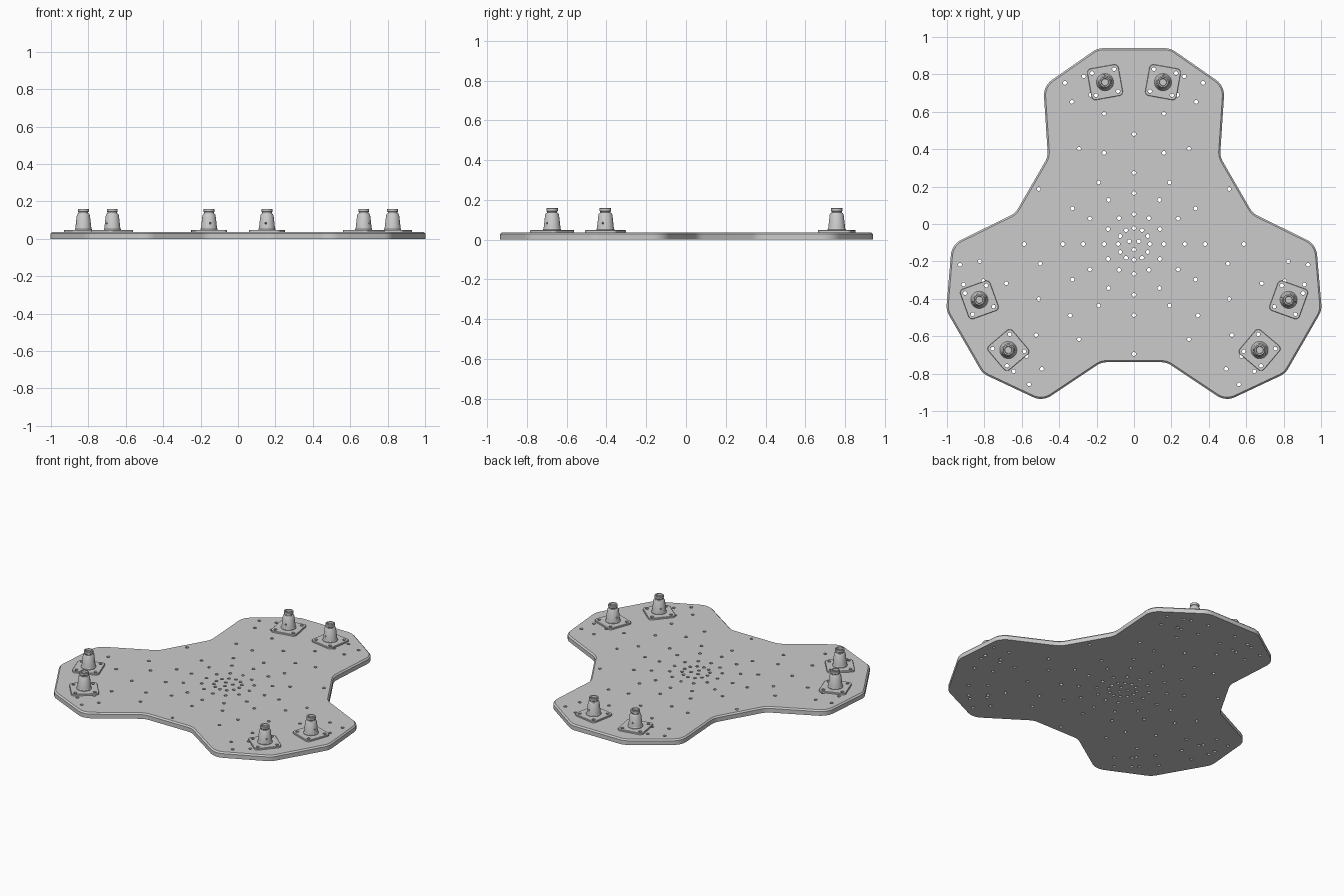
import bpy, bmesh, math
from mathutils import Vector, Matrix

cube = bpy.data.objects.get("Cube")
if cube:
    bpy.data.objects.remove(cube, do_unlink=True)

CENTRE = Vector((0, -0.107, 0))
PLATE_TOP = 0.037
FLANGE_TOP = 0.048
HOLE_R = 0.0105

grey = bpy.data.materials.new("plain grey")
grey.use_nodes = True
colour = (0.6, 0.6, 0.6, 1)
grey.diffuse_color = colour
grey.node_tree.nodes["Principled BSDF"].inputs["Base Color"].default_value = colour


def make_object(name, bm):
    bmesh.ops.recalc_face_normals(bm, faces=bm.faces)
    mesh = bpy.data.meshes.new(name)
    bm.to_mesh(mesh)
    bm.free()
    mesh.materials.append(grey)
    obj = bpy.data.objects.new(name, mesh)
    bpy.context.collection.objects.link(obj)
    return obj


def select_only(obj):
    bpy.ops.object.select_all(action='DESELECT')
    obj.select_set(True)
    bpy.context.view_layer.objects.active = obj


def rounded(corners, radius, steps=6):
    """Replace every corner of a polygon by a tangent arc."""
    result = []
    for i, p in enumerate(corners):
        a = (corners[i - 1] - p).normalized()
        b = (corners[(i + 1) % len(corners)] - p).normalized()
        half = a.angle(b) / 2
        mid = p + (a + b).normalized() * radius / math.sin(half)
        start = p + a * radius / math.tan(half) - mid
        end = p + b * radius / math.tan(half) - mid
        for k in range(steps + 1):
            result.append(mid + start.lerp(end, k / steps).normalized() * radius)
    return result


def slab(name, outline, z0, z1, chamfer):
    """Flat plate with a chamfered upper rim."""
    bm = bmesh.new()
    face = bm.faces.new([bm.verts.new((p.x, p.y, z0)) for p in outline])
    top = bmesh.ops.extrude_face_region(bm, geom=[face], use_keep_orig=True)["geom"]
    rim_verts = {g for g in top if isinstance(g, bmesh.types.BMVert)}
    for v in rim_verts:
        v.co.z = z1
    rim = [e for e in bm.edges if all(v in rim_verts for v in e.verts)]
    bmesh.ops.recalc_face_normals(bm, faces=bm.faces)
    bmesh.ops.bevel(bm, geom=rim, offset=chamfer, segments=1, affect='EDGES')
    return make_object(name, bm)


def drill(obj, places, radius, depth, sides=12):
    """Cut a cylinder at each matrix and remove the cutter afterwards."""
    bm = bmesh.new()
    for m in places:
        bmesh.ops.create_cone(bm, cap_ends=True, segments=sides, radius1=radius,
                              radius2=radius, depth=depth, matrix=m)
    cutter = make_object("drill_cutter", bm)
    cutter.hide_render = True
    mod = obj.modifiers.new("holes", 'BOOLEAN')
    mod.operation = 'DIFFERENCE'
    mod.solver = 'EXACT'
    mod.object = cutter
    select_only(obj)
    bpy.ops.object.modifier_apply(modifier=mod.name)
    bpy.data.objects.remove(cutter, do_unlink=True)


def smooth(obj):
    select_only(obj)
    bpy.ops.object.shade_smooth_by_angle(angle=math.radians(30))


def turn(p, degrees):
    return Matrix.Rotation(math.radians(degrees), 3, 'Z') @ Vector((p[0], p[1], 0))


# Three-armed base plate: half an arm, mirrored, repeated three times
half_arm = [(0.46, 0.467), (0.485, 0.845), (0.195, 1.047)]
arm = half_arm + [(-x, y) for x, y in reversed(half_arm)]
corners = [turn(p, a) + CENTRE for a in (0, 120, 240) for p in arm]
plate = slab("base_plate", rounded(corners, 0.1), 0, PLATE_TOP, 0.009)

# Hole pattern: rings of twelve, three at the middle, mirrored groups on the arms
holes = [turn((r, 0), 30 * k) for r in (0.085, 0.16, 0.272, 0.38, 0.588) for k in range(12)]
holes += [turn((0.03, 0), a) for a in (30, 150, 270)]
arm_holes = [(0.16, 0.487), (0.16, 0.697), (0.369, 0.861),
             (0.268, 0.897), (0.332, 0.76), (0.232, 0.797)]
holes += [turn((s * x, y), a) for a in (0, 120, 240) for s in (1, -1) for x, y in arm_holes]

# Foot placements, each squared to its radial line
feet = []
for a in (0, 120, 240):
    for side, tilt in (("left", -10.15), ("right", 10.15)):
        feet.append((side, a + tilt, turn((0, 0.879), a + tilt) + CENTRE))
bolt = 0.06
bolts = [Vector((x, y, 0)) for x in (-bolt, bolt) for y in (-bolt, bolt)]

places = [Matrix.Translation(h + CENTRE) for h in holes]
for _, angle, pos in feet:
    places += [Matrix.Translation(turn(b, angle) + pos) for b in bolts]
drill(plate, places, HOLE_R, 0.2)
smooth(plate)

# Square flange with four bolt holes
w = 0.085
square = [Vector(p + (0,)) for p in ((w, -w), (w, w), (-w, w), (-w, -w))]
flange = slab("foot_flange", rounded(square, 0.022), PLATE_TOP, FLANGE_TOP, 0.002)
drill(flange, [Matrix.Translation(b) for b in bolts], HOLE_R, 0.2)
smooth(flange)

# Turned tapered post with a necked, recessed cap
profile = [(0, 0.046), (0.046, 0.046), (0.046, 0.052), (0.043, 0.056), (0.035, 0.126),
           (0.030, 0.134), (0.026, 0.136), (0.026, 0.142), (0.029, 0.145), (0.029, 0.158),
           (0.027, 0.16), (0.020, 0.16), (0.018, 0.148), (0, 0.148)]
bm = bmesh.new()
verts = [bm.verts.new((r, 0, z)) for r, z in profile]
edges = [bm.edges.new(pair) for pair in zip(verts, verts[1:])]
bmesh.ops.spin(bm, geom=verts + edges, cent=(0, 0, 0), axis=(0, 0, 1),
               angle=math.tau, steps=32, use_merge=True)
bmesh.ops.remove_doubles(bm, verts=bm.verts, dist=0.0002)
post = make_object("foot_post", bm)
cross = Matrix.Translation((0, 0, 0.083)) @ Matrix.Rotation(math.pi / 2, 4, 'X')
drill(post, [cross], 0.005, 0.2, 10)
smooth(post)

# Repeat the foot on all three arms
for part in (flange, post):
    base_name = part.name
    for i, (side, angle, pos) in enumerate(feet):
        obj = part if i == 0 else part.copy()
        if i:
            bpy.context.collection.objects.link(obj)
        obj.name = f"{base_name}_{side}_{i // 2 + 1}"
        obj.location = pos
        obj.rotation_euler.z = math.radians(angle)
